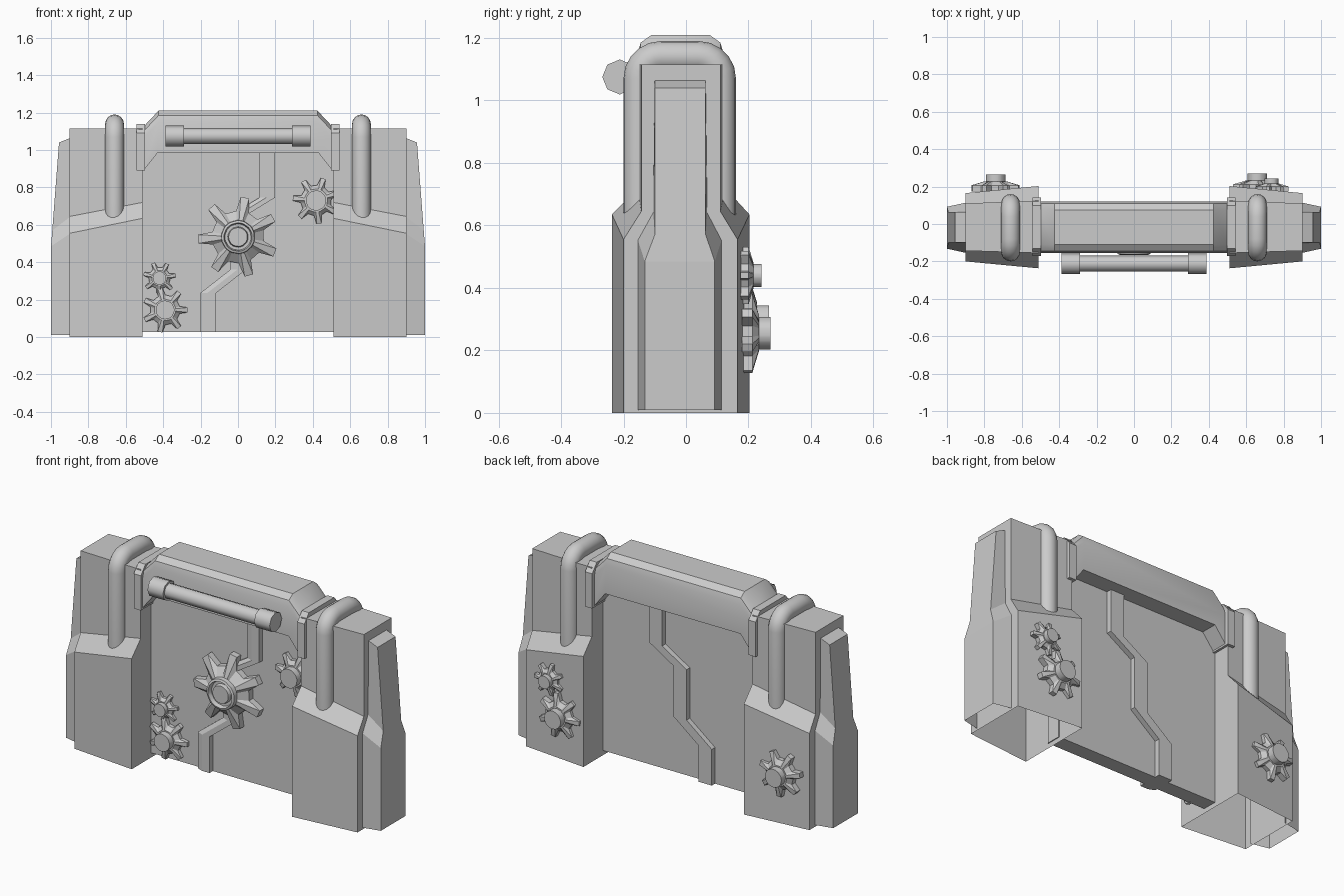
import bpy, bmesh
from math import sin, cos, pi, radians, hypot

if "Cube" in bpy.data.objects:
    bpy.data.objects.remove(bpy.data.objects["Cube"])


def loft(name, rings, mirror=False, cap0=True, cap1=True, smooth=None):
    """Skin a list of equal-length point rings into one object."""
    bm = bmesh.new()
    rows = [[bm.verts.new(p) for p in r] for r in rings]
    n = len(rows[0])
    for a, b in zip(rows, rows[1:]):
        for i in range(n):
            j = (i + 1) % n
            bm.faces.new((a[i], a[j], b[j], b[i]))
    if cap0:
        bm.faces.new(rows[0])
    if cap1:
        bm.faces.new(rows[-1])
    bmesh.ops.recalc_face_normals(bm, faces=bm.faces)
    me = bpy.data.meshes.new(name)
    bm.to_mesh(me)
    bm.free()
    ob = bpy.data.objects.new(name, me)
    bpy.context.collection.objects.link(ob)
    if mirror:
        m = ob.modifiers.new("Mirror", 'MIRROR')
        m.use_mirror_merge = False
    if smooth:
        bpy.ops.object.select_all(action='DESELECT')
        ob.select_set(True)
        bpy.context.view_layer.objects.active = ob
        bpy.ops.object.shade_smooth_by_angle(angle=radians(smooth))
    return ob


def gear(name, x, z, y, facing, radius, root, rings, teeth=7, turn=0.0):
    """Gear lying on plane y; rings are (radius, height) steps from rim to hub."""
    def ring(fn, h):
        out = []
        for i in range(teeth * 4):
            # each tooth: two root points then two narrower tip points
            a = turn + 2 * pi / teeth * (i // 4 + (-0.27, -0.12, 0.12, 0.27)[i % 4])
            r = fn(i)
            out.append((x + r * cos(a), y + facing * h, z + r * sin(a)))
        return out
    outline = lambda i: radius if i % 4 in (1, 2) else root
    t = radius * 0.17
    levels = [ring(outline, -0.01), ring(outline, t)]
    levels += [ring(lambda i, r=r: r, h) for r, h in rings]
    return loft(name, levels, smooth=25)


# Side pillars: wide foot, stepped shoulder, open underneath
XI, XO = 0.51, 0.90
loft("side_pillar", [
    [(XI, fi, zi), (XO, fo, zo), (XO, bo, zo), (XI, bi, zi)]
    for zi, fi, bi, zo, fo, bo in [
        (0, -0.237, 0.203, 0, -0.2, 0.165),
        (0.635, -0.237, 0.203, 0.555, -0.2, 0.165),
        (0.72, -0.155, 0.125, 0.645, -0.143, 0.11),
        (1.115, -0.155, 0.125, 1.115, -0.143, 0.11)]],
    mirror=True, cap0=False)

# Outer trim plates on the pillar ends
loft("end_trim", [
    [(0.895, f0, z0), (x1, f1, z1), (x1, b1, z1), (0.895, b0, z0)]
    for z0, f0, b0, x1, z1, f1, b1 in [
        (0.01, -0.155, 0.115, 1.0, 0.01, -0.132, 0.092),
        (0.555, -0.155, 0.115, 1.0, 0.485, -0.132, 0.092),
        (0.645, -0.105, 0.068, 0.993, 0.57, -0.1, 0.063),
        (1.065, -0.1, 0.063, 0.957, 1.04, -0.1, 0.063)]],
    mirror=True, cap0=False)

# Pipes looping over each pillar
PR, BR, FY, BY, TZ = 0.05, 0.07, -0.15, 0.11, 1.14
path = [(FY, 0.6, pi / 2)]
for k in range(6):
    a = pi - k * pi / 10
    path.append((FY + BR + BR * cos(a), TZ - BR + BR * sin(a), a - pi / 2))
for k in range(6):
    a = pi / 2 - k * pi / 10
    path.append((BY - BR + BR * cos(a), TZ - BR + BR * sin(a), a - pi / 2))
path.append((BY, 0.6, -pi / 2))
loft("pillar_pipe", [
    [(0.66 + PR * cos(u), y - PR * sin(u) * sin(t), z + PR * sin(u) * cos(t))
     for u in [2 * pi * i / 16 for i in range(16)]]
    for y, z, t in path], mirror=True, smooth=40)

# Door panel
loft("door_panel", [
    [(-0.515, y, 0.027), (0.515, y, 0.027), (0.515, y, 1.02), (-0.515, y, 1.02)]
    for y in (-0.06, 0.025)])

# Zigzag seam strip standing proud of both sides of the door
seam = [(0.155, 1.0), (0.155, 0.745), (0, 0.65), (0, 0.36), (-0.16, 0.235), (-0.16, 0.027)]
loft("door_seam", [
    [(x - 0.042, -0.075, z), (x - 0.005, -0.09, z), (x + 0.042, -0.09, z),
     (x + 0.042, 0.055, z), (x - 0.042, 0.055, z)] for x, z in seam])

# Top beam with clipped ends and softened upper edges
half = lambda d: [(0.43, 0.985), (0.505, 0.89), (0.505, 1.125 - d), (0.425, 1.21 - d)]
loft("top_beam", [
    [(x, y, z) for x, z in half(d)] + [(-x, y, z) for x, z in reversed(half(d))]
    for y, d in [(-0.155, 0.06), (-0.145, 0.025), (-0.11, 0),
                 (0.075, 0), (0.11, 0.025), (0.12, 0.06)]], smooth=35)

# Collars where the beam meets the pillars
loft("beam_collar", [
    [(x, -0.172, 0.89), (x, -0.172, 1.09), (x, -0.13, 1.14),
     (x, 0.1, 1.14), (x, 0.142, 1.09), (x, 0.142, 0.89)]
    for x in (0.497, 0.542)], mirror=True)

# Front bar with thicker end caps
for name, xa, xb, r, mir in [("front_bar", -0.3, 0.3, 0.043, False),
                             ("bar_cap", 0.29, 0.388, 0.056, True)]:
    loft(name, [[(x, -0.212 + r * cos(k * pi / 4), 1.075 + r * sin(k * pi / 4))
                 for k in range(8)] for x in (xa, xb)], mirror=mir, smooth=50)

# Large front gear with stepped hub
gear("main_gear", 0, 0.535, -0.06, -1, 0.215, 0.14,
     [(0.09, 0.075), (0.088, 0.1), (0.076, 0.105), (0.07, 0.08),
      (0.055, 0.08), (0.05, 0.1), (0.035, 0.1)], turn=radians(80))


# Small gears on the door front and on the pillar backs
for name, x, z, y, facing, r, hub, turn in [
        ("door_gear_small", -0.42, 0.315, -0.06, -1, 0.088, 0.036, 10),
        ("door_gear_low", -0.39, 0.145, -0.06, -1, 0.122, 0.05, 0),
        ("door_gear_high", 0.417, 0.73, -0.06, -1, 0.125, 0.054, 20),
        ("back_gear_low", 0.66, 0.255, 0.19, 1, 0.13, 0.052, 30),
        ("back_gear_small", 0.735, 0.44, 0.185, 1, 0.092, 0.037, 0),
        ("back_gear_single", -0.74, 0.293, 0.185, 1, 0.13, 0.052, 15)]:
    top = r * 0.62
    gear(name, x, z, y, facing, r, r * 0.66,
         [(hub * 1.15, r * 0.33), (hub, r * 0.33), (hub, top)],
         turn=radians(turn))
